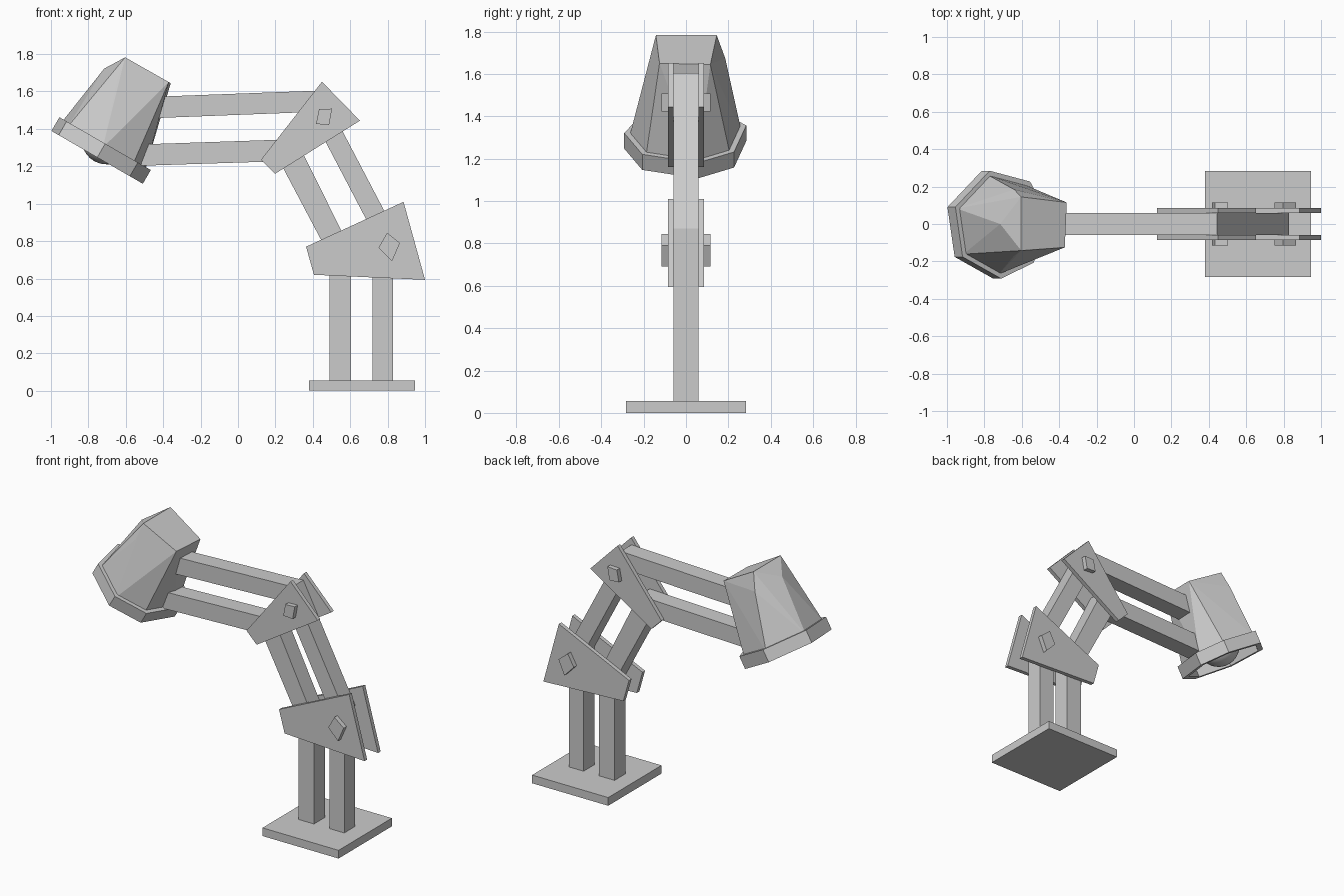
import bpy, bmesh
from math import radians, cos, sin
from mathutils import Matrix, Vector

if "Cube" in bpy.data.objects:
    bpy.data.objects.remove(bpy.data.objects["Cube"])


def finish(name, bm):
    bmesh.ops.recalc_face_normals(bm, faces=bm.faces)
    me = bpy.data.meshes.new(name)
    bm.to_mesh(me)
    bm.free()
    ob = bpy.data.objects.new(name, me)
    bpy.context.collection.objects.link(ob)
    return ob


def extrude_profile(name, pts, y0, y1):
    """Extrude an x-z outline from y0 to y1."""
    bm = bmesh.new()
    face = bm.faces.new([bm.verts.new((x, y0, z)) for x, z in pts])
    res = bmesh.ops.extrude_face_region(bm, geom=[face])
    verts = [g for g in res["geom"] if isinstance(g, bmesh.types.BMVert)]
    bmesh.ops.translate(bm, verts=verts, vec=(0, y1 - y0, 0))
    return finish(name, bm)


# Square base
extrude_profile("base", [(0.38, 0), (0.945, 0), (0.945, 0.055), (0.38, 0.055)], -0.283, 0.283)

# Two bent bars: outer edge then inner edge, split at the bends
bars = {
    "outer_arm": ([(0.83, 0.05), (0.83, 0.87), (0.445, 1.605), (-0.44, 1.572)],
                  [(0.72, 0.05), (0.72, 0.85), (0.385, 1.49), (-0.44, 1.458)]),
    "inner_arm": ([(0.605, 0.05), (0.605, 0.75), (0.31, 1.345), (-0.49, 1.318)],
                  [(0.49, 0.05), (0.49, 0.72), (0.222, 1.227), (-0.52, 1.203)]),
}
for name, (a, b) in bars.items():
    bm = bmesh.new()
    rings = []
    for (xa, za), (xb, zb) in zip(a, b):
        rings.append([bm.verts.new(p) for p in ((xa, -0.058, za), (xa, 0.058, za),
                                                (xb, 0.058, zb), (xb, -0.058, zb))])
    for r, s in zip(rings, rings[1:]):
        for i in range(4):
            j = (i + 1) % 4
            bm.faces.new((r[i], r[j], s[j], s[i]))
    bm.faces.new(rings[0])
    bm.faces.new(rings[-1])
    finish(name, bm)

# Joint plates and pivot pins on both sides
plates = {
    "lower_joint_plate": [(0.364, 0.77), (0.885, 1.01), (1.0, 0.593), (0.406, 0.62)],
    "upper_joint_plate": [(0.449, 1.652), (0.652, 1.444), (0.198, 1.16), (0.123, 1.235)],
}
pins = {
    "lower_pin": [(0.797, 0.845), (0.866, 0.79), (0.823, 0.692), (0.752, 0.765)],
    "upper_pin": [(0.433, 1.505), (0.503, 1.508), (0.487, 1.422), (0.417, 1.426)],
}
for side, s in (("front", -1), ("back", 1)):
    for name, pts in plates.items():
        extrude_profile(f"{name}_{side}", pts, s * 0.058, s * 0.085)
    for name, pts in pins.items():
        extrude_profile(f"{name}_{side}", pts, s * 0.08, s * 0.116)

# Tilted head frame: origin at the centre of the opening
HEAD = Matrix.Translation((-0.757, 0, 1.25)) @ Matrix.Rotation(radians(30), 4, "Y")
ANGLES = [11, 51, 103, 162, 217, 271, 315]


def ring(r, w):
    return [Vector((r * cos(radians(t)), r * sin(radians(t)), w)) for t in ANGLES]


# Faceted shade: hull of the heptagon and the chamfered top, opened below
bm = bmesh.new()
top = [(-0.2, 0, 0.43), (-0.133, 0.145, 0.538), (-0.133, -0.142, 0.538),
       (0.147, 0.115, 0.54), (0.135, -0.125, 0.54), (-0.112, 0.185, 0.425), (-0.112, -0.17, 0.425)]
for p in ring(0.268, 0.06) + [Vector(t) for t in top]:
    bm.verts.new(p)
bmesh.ops.convex_hull(bm, input=bm.verts)
bmesh.ops.delete(bm, geom=[f for f in bm.faces if all(v.co.z < 0.07 for v in f.verts)],
                 context="FACES")
shade = finish("lamp_shade", bm)
shade.matrix_world = HEAD
mod = shade.modifiers.new("thickness", "SOLIDIFY")
mod.thickness = 0.015
mod.offset = -1

# Rim band around the opening
bm = bmesh.new()
loops = [[bm.verts.new(p) for p in ring(r, w)]
         for r, w in ((0.292, 0), (0.292, 0.085), (0.252, 0.085), (0.252, 0))]
for k in range(4):
    a, b = loops[k], loops[(k + 1) % 4]
    for i in range(7):
        j = (i + 1) % 7
        bm.faces.new((a[i], a[j], b[j], b[i]))
finish("shade_rim", bm).matrix_world = HEAD

# Bulb
bm = bmesh.new()
bmesh.ops.create_uvsphere(bm, u_segments=24, v_segments=16, radius=0.135)
for f in bm.faces:
    f.smooth = True
finish("bulb", bm).matrix_world = HEAD @ Matrix.Translation((0, 0, 0.11))
